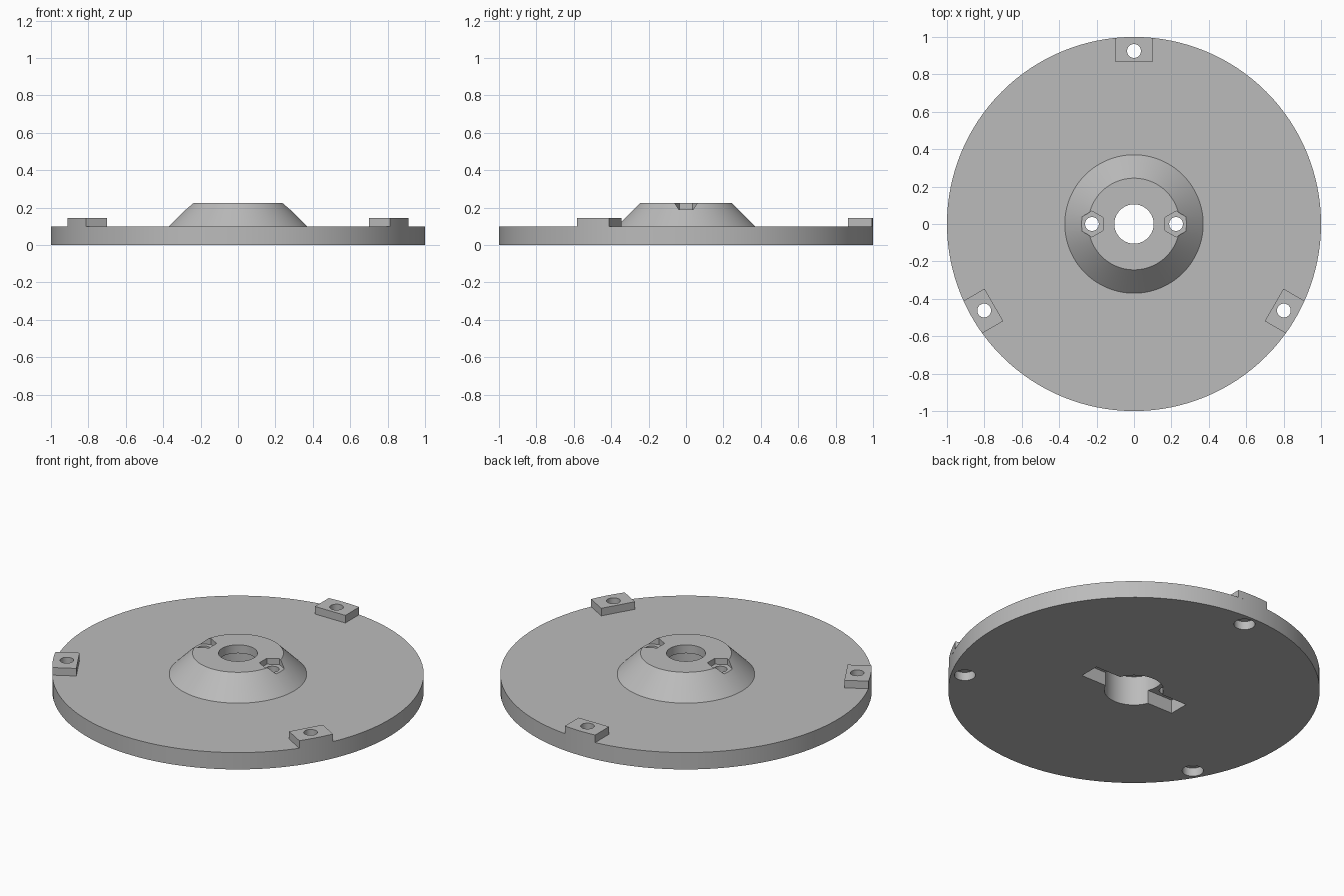
import bpy, bmesh, math
from mathutils import Matrix

cube = bpy.data.objects.get("Cube")
if cube:
    bpy.data.objects.remove(cube, do_unlink=True)

grey = bpy.data.materials.new("plain grey")
grey.use_nodes = True
COLOUR = (0.5, 0.5, 0.5, 1)
grey.diffuse_color = COLOUR
grey.node_tree.nodes["Principled BSDF"].inputs["Base Color"].default_value = COLOUR

SEGMENTS = 128
PLATE_TOP, PAD_TOP, HUB_TOP = 0.1, 0.145, 0.225
PAD_ANGLES = [math.radians(a) for a in (90, 210, 330)]


def finish(bm, name):
    bmesh.ops.recalc_face_normals(bm, faces=bm.faces)
    mesh = bpy.data.meshes.new(name)
    bm.to_mesh(mesh)
    bm.free()
    mesh.materials.append(grey)
    obj = bpy.data.objects.new(name, mesh)
    bpy.context.collection.objects.link(obj)
    return obj


def prism(name, points, z0, z1):
    """Extrude a flat outline from z0 to z1."""
    bm = bmesh.new()
    face = bm.faces.new([bm.verts.new((x, y, z0)) for x, y in points])
    top = bmesh.ops.extrude_face_region(bm, geom=[face])["geom"]
    verts = [v for v in top if isinstance(v, bmesh.types.BMVert)]
    bmesh.ops.translate(bm, verts=verts, vec=(0, 0, z1 - z0))
    return finish(bm, name)


def ring(radius, cx, cy, sides, turn=0):
    return [(cx + radius * math.cos(turn + math.tau * i / sides),
             cy + radius * math.sin(turn + math.tau * i / sides)) for i in range(sides)]


def lathe(name, profile):
    """Revolve a closed (radius, height) profile about z."""
    bm = bmesh.new()
    loops = []
    for i in range(SEGMENTS):
        turn = Matrix.Rotation(math.tau * i / SEGMENTS, 3, "Z")
        loops.append([bm.verts.new(turn @ Matrix.Identity(3).col[0] * r
                                   + Matrix.Identity(3).col[2] * z) for r, z in profile])
    n = len(profile)
    for i, a in enumerate(loops):
        b = loops[(i + 1) % SEGMENTS]
        for j in range(n):
            k = (j + 1) % n
            bm.faces.new((a[j], b[j], b[k], a[k]))
    return finish(bm, name)


def activate(obj):
    bpy.ops.object.select_all(action="DESELECT")
    obj.select_set(True)
    bpy.context.view_layer.objects.active = obj


def cut(obj, cutter):
    activate(obj)
    mod = obj.modifiers.new("cut", "BOOLEAN")
    mod.operation, mod.solver, mod.object = "DIFFERENCE", "EXACT", cutter
    bpy.ops.object.modifier_apply(modifier=mod.name)
    bpy.data.objects.remove(cutter, do_unlink=True)


# Round plate with conical hub, top bore and wider recess below
plate = lathe("plate_with_hub", [
    (0.16, 0), (1, 0), (1, PLATE_TOP), (0.37, PLATE_TOP),
    (0.245, HUB_TOP), (0.105, HUB_TOP), (0.105, 0.175), (0.16, 0.175)])

# Cross slot in the underside
cut(plate, prism("slot_cutter", [(-0.315, -0.06), (0.315, -0.06),
                                 (0.315, 0.06), (-0.315, 0.06)], -0.1, 0.08))

# Hub bolt holes with hexagonal nut pockets
for side in (-1, 1):
    x = side * 0.225
    cut(plate, prism("bolt_cutter", ring(0.037, x, 0, 32), 0.04, 0.3))
    cut(plate, prism("nut_cutter", ring(0.069, x, 0, 6, math.pi / 6), 0.19, 0.3))

# Rim pads, trimmed to the plate edge, with counterbored holes
objects = [plate]
half = math.asin(0.1)
for number, angle in enumerate(PAD_ANGLES, 1):
    c, s = math.cos(angle), math.sin(angle)
    outline = [(0.865 * c - t * s, 0.865 * s + t * c) for t in (0.1, -0.1)]
    outline += [(math.cos(angle + half * i / 4), math.sin(angle + half * i / 4))
                for i in range(-4, 5)]
    pad = prism(f"rim_pad_{number}", outline, PLATE_TOP, PAD_TOP)
    hx, hy = 0.925 * c, 0.925 * s
    for part in (plate, pad):
        cut(part, prism("hole_cutter", ring(0.037, hx, hy, 32), -0.1, 0.3))
    cut(plate, prism("counterbore_cutter", ring(0.057, hx, hy, 32), -0.1, 0.05))
    objects.append(pad)

for obj in objects:
    activate(obj)
    bpy.ops.object.shade_smooth_by_angle(angle=math.radians(25))
